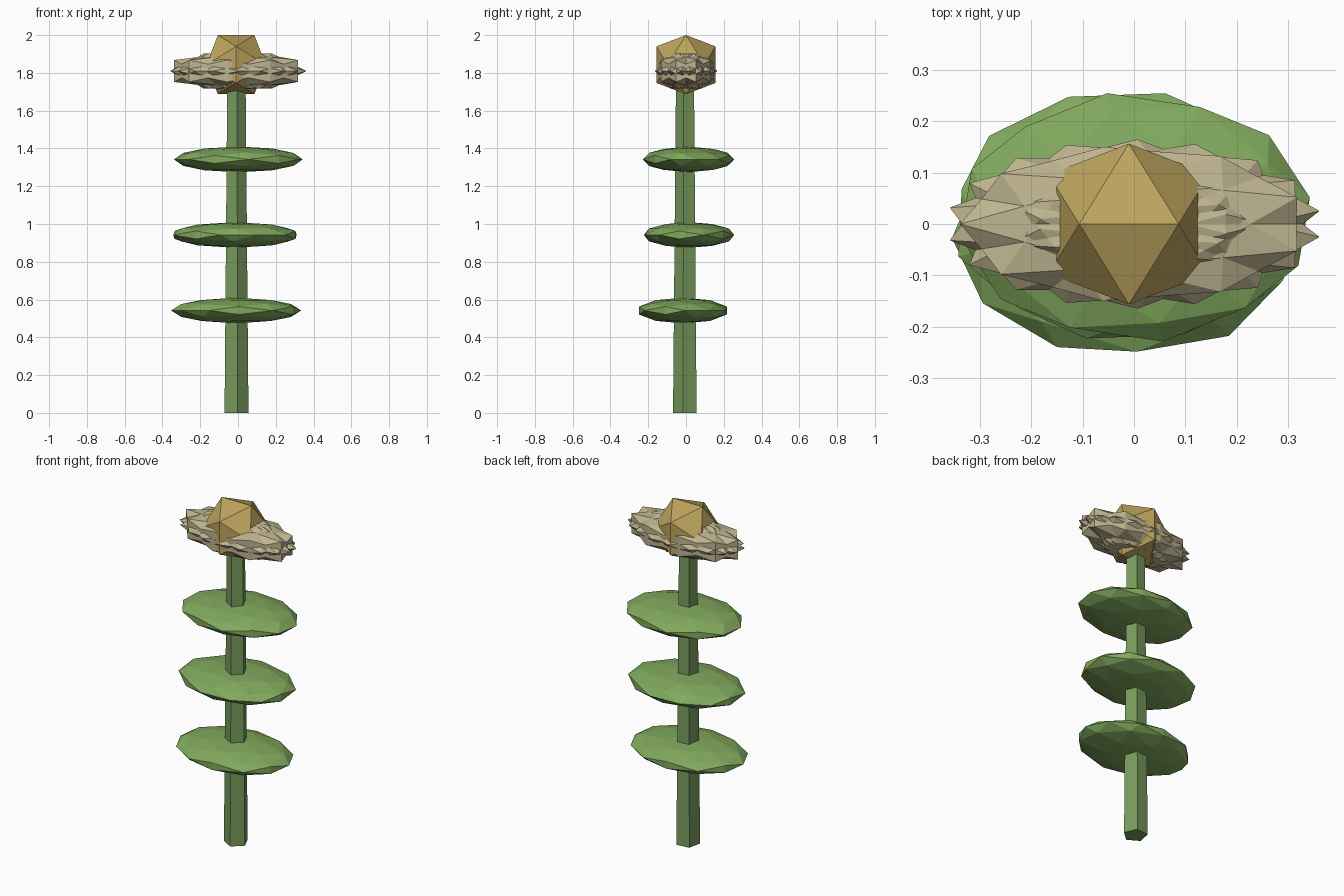
import bpy, bmesh, math
from mathutils import Matrix, Vector

if "Cube" in bpy.data.objects:
    bpy.data.objects.remove(bpy.data.objects["Cube"])

def material(name, rgb):
    m = bpy.data.materials.new(name)
    m.diffuse_color = (*rgb, 1)
    m.use_nodes = True
    m.node_tree.nodes["Principled BSDF"].inputs["Base Color"].default_value = m.diffuse_color
    return m

STEM = material("stem_green", (0.19, 0.33, 0.11))
LEAF = material("leaf_green", (0.22, 0.40, 0.11))
PETAL = material("petal_cream", (0.52, 0.46, 0.28))
CORE = material("core_gold", (0.51, 0.37, 0.11))

def finish(bm, name, mat):
    me = bpy.data.meshes.new(name)
    bm.to_mesh(me)
    bm.free()
    me.materials.append(mat)
    ob = bpy.data.objects.new(name, me)
    bpy.context.collection.objects.link(ob)
    return ob

# Icosahedron resting edge-up, spun and pushed outwards, then squashed into place
EDGE_UP = Matrix.Rotation(math.radians(-31.717), 4, 'Y')

def blob(name, mat, loc, scale, level=1, spin=0.0, push=0.0):
    bm = bmesh.new()
    bmesh.ops.create_icosphere(bm, subdivisions=level, radius=1)
    m = (Matrix.Translation(loc) @ Matrix.Diagonal((*scale, 1))
         @ Matrix.Rotation(spin, 4, 'Z')
         @ Matrix.Translation((0, push, 0)) @ EDGE_UP)
    bm.transform(m)
    return finish(bm, name, mat)

# Five-sided tapered stem with a corner towards the front
bm = bmesh.new()
bmesh.ops.create_cone(bm, cap_ends=True, segments=5, radius1=0.067, radius2=0.051, depth=1.8)
corner = min(bm.verts, key=lambda v: v.co.z * 10 + v.co.y).co
turn = math.radians(-84) - math.atan2(corner.y, corner.x)
bm.transform(Matrix.Translation((-0.01, -0.002, 0.9)) @ Matrix.Rotation(turn, 4, 'Z'))
finish(bm, "stem", STEM)

# Three flattened leaf discs
leaves = [(-0.010, -0.016, 0.542, 0.6), (-0.016, 0.016, 0.942, 1.9), (0.002, 0.013, 1.342, 3.3)]
for i, (x, y, z, spin) in enumerate(leaves):
    blob(f"leaf_{i + 1}", LEAF, (x, y, z), (0.345, 0.245, 0.068), 2, spin)

# Ring of overlapping faceted petals
COUNT = 9
for i in range(COUNT):
    spin = math.radians(90) + i * math.tau / COUNT
    blob(f"petal_{i + 1}", PETAL, (0, 0, 1.81), (0.335, 0.151, 0.11), 1, spin, 0.16)

# Flower centre
blob("flower_centre", CORE, (-0.01, 0, 1.8435), (0.184, 0.184, 0.184))
